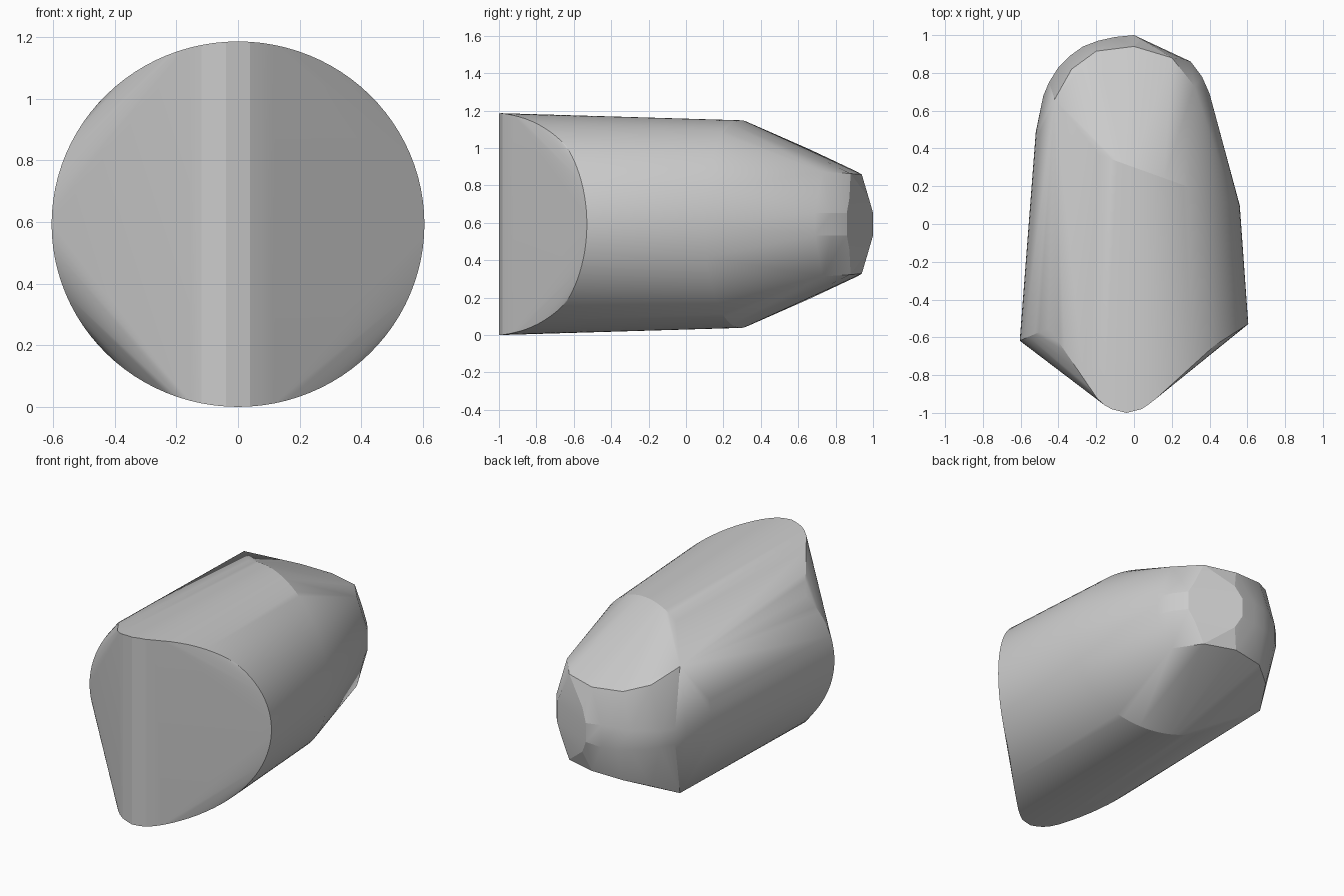
import bpy, bmesh, math

old = bpy.data.objects.get("Cube")
if old:
    bpy.data.objects.remove(old, do_unlink=True)

MID_Z = 0.595
SEGMENTS = 96


def follow(profile, x):
    """Read a depth from a piecewise profile of (x, y) points."""
    for (xa, ya), (xb, yb) in zip(profile, profile[1:]):
        if x <= xb:
            return ya + (yb - ya) * (x - xa) / (xb - xa)
    return profile[-1][1]


points = []

# Front rim: wedge with a rounded upright ridge
wedge = [(-0.61, -0.62), (-0.45, -0.55), (-0.18, -0.945), (-0.12, -0.98),
         (-0.04, -1.0), (0.04, -0.98), (0.1, -0.94), (0.43, -0.64), (0.605, -0.53)]
for i in range(SEGMENTS):
    a = math.tau * i / SEGMENTS
    x = 0.605 * math.cos(a)
    points.append((x, follow(wedge, x), MID_Z + 0.593 * math.sin(a)))

# Slanted shoulder ring, where the tapered barrel ends
for i in range(SEGMENTS):
    a = math.tau * i / SEGMENTS
    x = 0.02 + 0.54 * math.cos(a)
    points.append((x, 0.3 - 0.36 * x, MID_Z + 0.555 * math.sin(a)))

# Rounded rear end: (x, y, half height), mirrored above and below the middle
rear = [(-0.48, 0.68, 0.0), (-0.45, 0.75, 0.05), (-0.4, 0.83, 0.05), (-0.34, 0.89, 0.06),
        (-0.27, 0.94, 0.06), (-0.19, 0.97, 0.07), (-0.1, 0.99, 0.07), (0.0, 1.0, 0.06),
        (0.3, 0.86, 0.06), (0.36, 0.78, 0.06), (0.4, 0.69, 0.06),
        (0.04, 0.977, 0.14), (0.26, 0.874, 0.14),
        (-0.42, 0.66, 0.4), (-0.33, 0.82, 0.32), (-0.2, 0.915, 0.28),
        (0.0, 0.94, 0.265), (0.2, 0.88, 0.27), (0.32, 0.73, 0.28)]
for x, y, h in rear:
    points += [(x, y, MID_Z + h), (x, y, MID_Z - h)]

# Wrap one convex skin around the rims
bm = bmesh.new()
for p in points:
    bm.verts.new(p)
bmesh.ops.remove_doubles(bm, verts=bm.verts, dist=0.0005)
bmesh.ops.convex_hull(bm, input=bm.verts)
loose = [v for v in bm.verts if not v.link_faces]
bmesh.ops.delete(bm, geom=loose, context='VERTS')
bmesh.ops.dissolve_limit(bm, angle_limit=math.radians(0.5), verts=bm.verts, edges=bm.edges)
bmesh.ops.recalc_face_normals(bm, faces=bm.faces)
low = min(v.co.z for v in bm.verts)
bmesh.ops.translate(bm, verts=bm.verts, vec=(0, 0, -low))

mesh = bpy.data.meshes.new("rounded_body")
bm.to_mesh(mesh)
bm.free()
body = bpy.data.objects.new("rounded_body", mesh)
bpy.context.collection.objects.link(body)

# Plain grey finish
grey = bpy.data.materials.new("plain_grey")
grey.use_nodes = True
colour = (0.6, 0.6, 0.6, 1.0)
grey.diffuse_color = colour
grey.node_tree.nodes["Principled BSDF"].inputs["Base Color"].default_value = colour
mesh.materials.append(grey)

bpy.context.view_layer.objects.active = body
body.select_set(True)
bpy.ops.object.shade_smooth_by_angle(angle=math.radians(14))
